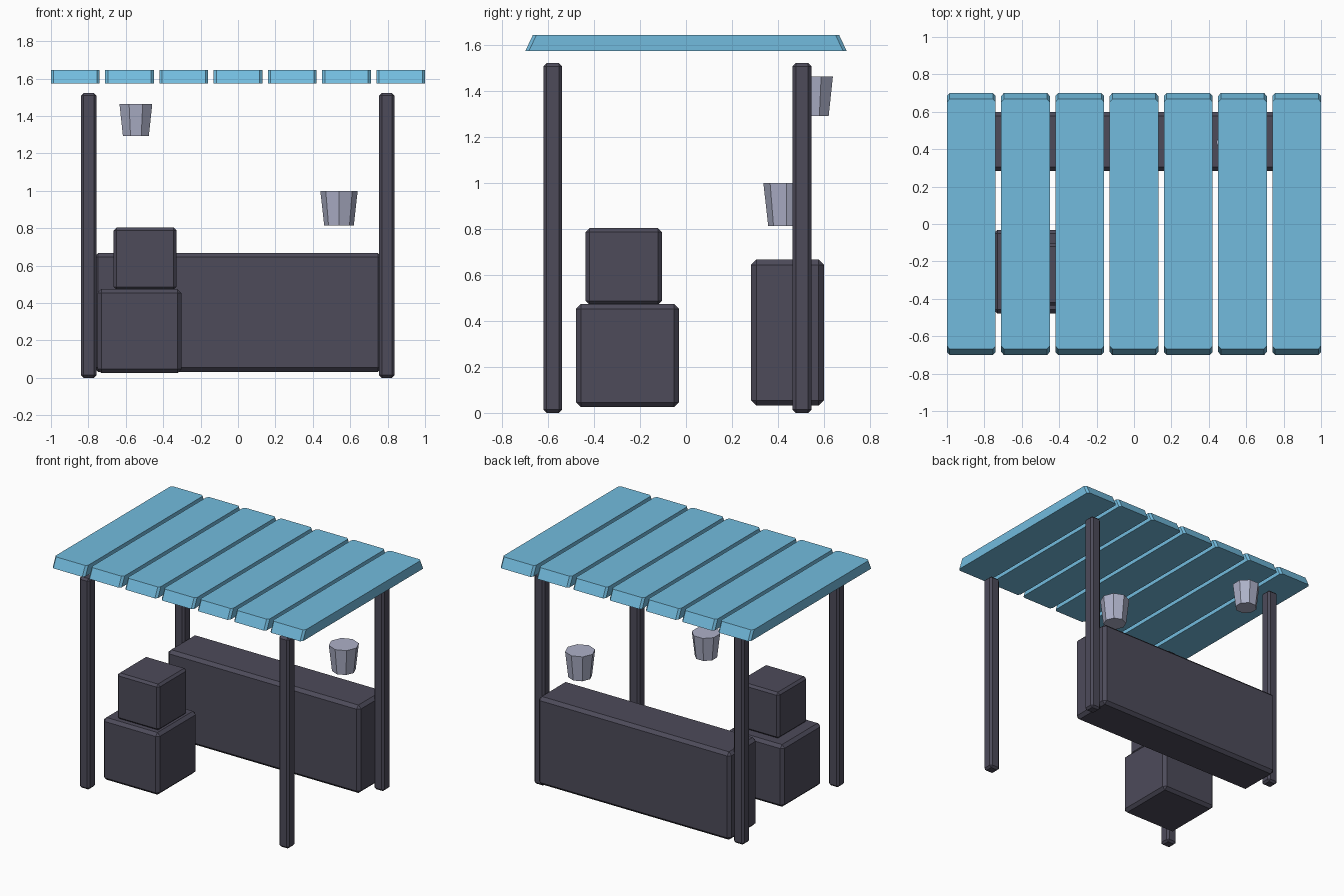
import bpy
import bmesh
import math
from mathutils import Matrix, Vector

cube = bpy.data.objects.get("Cube")
if cube:
    bpy.data.objects.remove(cube, do_unlink=True)


def material(name, rgb):
    mat = bpy.data.materials.new(name)
    mat.use_nodes = True
    colour = (*rgb, 1)
    mat.diffuse_color = colour
    mat.node_tree.nodes["Principled BSDF"].inputs["Base Color"].default_value = colour
    return mat


blue = material("sky blue paint", (0.17, 0.50, 0.73))
dark = material("dark slate wood", (0.074, 0.070, 0.102))
grey = material("pale grey metal", (0.42, 0.44, 0.58))


def finish(name, bm, mat):
    bmesh.ops.recalc_face_normals(bm, faces=bm.faces)
    mesh = bpy.data.meshes.new(name)
    bm.to_mesh(mesh)
    bm.free()
    mesh.materials.append(mat)
    obj = bpy.data.objects.new(name, mesh)
    bpy.context.collection.objects.link(obj)
    return obj


def box_mesh(low, high):
    low, high = Vector(low), Vector(high)
    bm = bmesh.new()
    bmesh.ops.create_cube(bm, size=1)
    bmesh.ops.scale(bm, vec=high - low, verts=bm.verts)
    bmesh.ops.translate(bm, vec=(low + high) / 2, verts=bm.verts)
    return bm


def bevel(bm, edges, width):
    bmesh.ops.bevel(bm, geom=edges, offset=width, offset_type='OFFSET',
                    segments=1, profile=0.5, affect='EDGES')


def chamfered_box(name, low, high, width):
    bm = box_mesh(low, high)
    bevel(bm, bm.edges[:], width)
    return finish(name, bm, dark)


# Roof planks: ends slope inwards to the top, upright corners chamfered
for i in range(7):
    x = (i - 3) * 0.29
    bm = box_mesh((x - 0.13, -0.7, 1.575), (x + 0.13, 0.7, 1.645))
    for v in bm.verts:
        if v.co.z > 1.6:
            v.co.y *= 0.953
    uprights = [e for e in bm.edges
                if abs(e.verts[0].co.z - e.verts[1].co.z) > 0.05]
    bevel(bm, uprights, 0.014)
    finish(f"roof_plank_{i + 1}", bm, blue)

# Four posts
for row, y in (("front", -0.58), ("back", 0.505)):
    for side, x in (("right", -0.798), ("left", 0.796)):
        chamfered_box(f"{row}_{side}_post", (x - 0.041, y - 0.041, 0),
                      (x + 0.041, y + 0.041, 1.523), 0.014)

# Counter and stacked crates
chamfered_box("counter", (-0.77, 0.284, 0.032), (0.77, 0.6, 0.667), 0.022)
chamfered_box("large_crate", (-0.752, -0.479, 0.025), (-0.302, -0.031, 0.474), 0.021)
chamfered_box("small_crate", (-0.665, -0.437, 0.471), (-0.329, -0.105, 0.804), 0.016)


# Tapered eight-sided buckets
def bucket(name, centre, radius, height, turn):
    bm = bmesh.new()
    bmesh.ops.create_cone(bm, cap_ends=True, segments=8, radius1=radius * 0.79,
                          radius2=radius, depth=height,
                          matrix=Matrix.Translation(centre)
                          @ Matrix.Rotation(math.radians(turn), 4, 'Z'))
    finish(name, bm, grey)


bucket("high_bucket", (-0.546, 0.552, 1.379), 0.095, 0.172, 22.5)
bucket("low_bucket", (0.54, 0.437, 0.907), 0.1, 0.186, 0)
